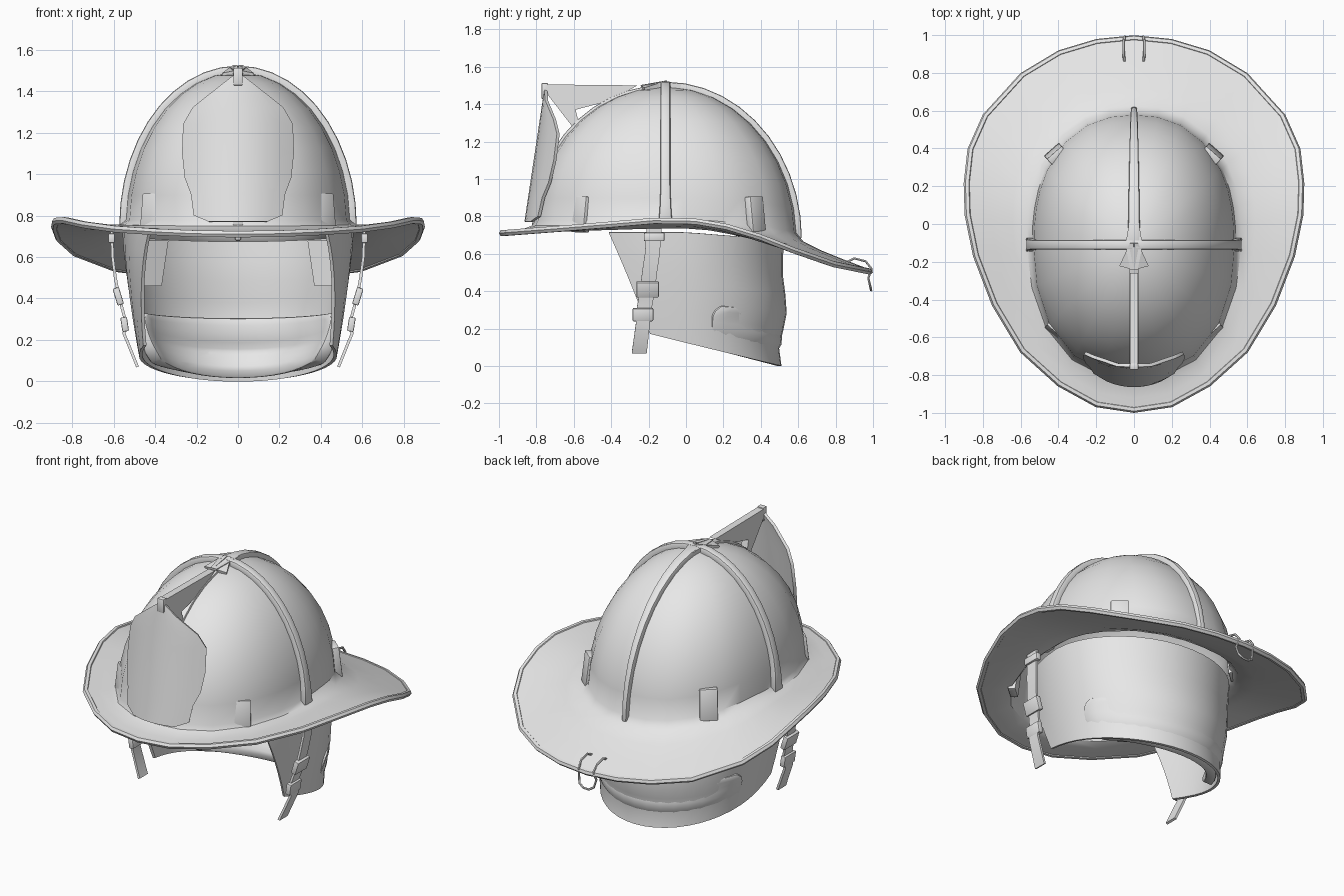
import bpy, bmesh, math
from mathutils import Vector, Matrix

if "Cube" in bpy.data.objects:
    bpy.data.objects.remove(bpy.data.objects["Cube"], do_unlink=True)

grey = bpy.data.materials.new("light_grey")
grey.use_nodes = True
grey.diffuse_color = (0.8, 0.8, 0.8, 1)
grey.node_tree.nodes["Principled BSDF"].inputs["Base Color"].default_value = (0.8, 0.8, 0.8, 1)


def activate(ob):
    bpy.ops.object.select_all(action='DESELECT')
    ob.select_set(True)
    bpy.context.view_layer.objects.active = ob


def finish(name, bm, solid=0, bevel=0, angle=40):
    bmesh.ops.recalc_face_normals(bm, faces=bm.faces)
    me = bpy.data.meshes.new(name)
    bm.to_mesh(me)
    bm.free()
    ob = bpy.data.objects.new(name, me)
    bpy.context.collection.objects.link(ob)
    me.materials.append(grey)
    activate(ob)
    if solid:
        m = ob.modifiers.new("thickness", 'SOLIDIFY')
        m.thickness, m.offset = solid, 0
        bpy.ops.object.modifier_apply(modifier=m.name)
    if bevel:
        m = ob.modifiers.new("soft_edges", 'BEVEL')
        m.width, m.segments = bevel, 2
        bpy.ops.object.modifier_apply(modifier=m.name)
    bpy.ops.object.shade_smooth_by_angle(angle=math.radians(angle))
    return ob


def loft(bm, rows, closed=False):
    """Join equal-length rows of points with quads."""
    grid = [[bm.verts.new(p) for p in r] for r in rows]
    n = len(rows[0])
    for a, b in zip(grid, grid[1:]):
        for i in range(n if closed else n - 1):
            j = (i + 1) % n
            bm.faces.new((a[i], a[j], b[j], b[i]))
    return grid


def band(name, pts, widths, thick, side=(0, 1, 0), bevel=0):
    """Sweep a flat rectangular section along a path."""
    pts, side = [Vector(p) for p in pts], Vector(side)
    rows = []
    for i, p in enumerate(pts):
        tan = pts[min(i + 1, len(pts) - 1)] - pts[max(i - 1, 0)]
        n = tan.cross(side).normalized() * thick / 2
        s = side * widths[i] / 2
        rows.append([p - s - n, p + s - n, p + s + n, p - s + n])
    bm = bmesh.new()
    g = loft(bm, rows, True)
    bm.faces.new(g[0])
    bm.faces.new(g[-1])
    return finish(name, bm, bevel=bevel)


def box(name, loc, size, turn=0, lean=0, bevel=0.006):
    bm = bmesh.new()
    bmesh.ops.create_cube(bm, size=1)
    mat = (Matrix.Translation(loc) @ Matrix.Rotation(turn, 4, 'Z')
           @ Matrix.Rotation(lean, 4, 'Y') @ Matrix.Diagonal((*size, 1)))
    bmesh.ops.transform(bm, matrix=mat, verts=bm.verts)
    return finish(name, bm, bevel=bevel)


def wire(name, pts, radius, closed=False):
    cu = bpy.data.curves.new(name, 'CURVE')
    cu.dimensions, cu.bevel_depth, cu.bevel_resolution = '3D', radius, 1
    sp = cu.splines.new('POLY')
    sp.points.add(len(pts) - 1)
    for q, p in zip(sp.points, pts):
        q.co = (*p, 1)
    sp.use_cyclic_u = closed
    ob = bpy.data.objects.new(name, cu)
    bpy.context.collection.objects.link(ob)
    cu.materials.append(grey)
    activate(ob)
    bpy.ops.object.convert(target='MESH')
    bpy.ops.object.shade_smooth_by_angle(angle=math.radians(50))


def table(t, y):
    for (a, u), (b, v) in zip(t, t[1:]):
        if y <= b:
            return u + (v - u) * max(0, (y - a) / (b - a))
    return t[-1][1]


# Dome shape: oval plan with a rounded profile
CY, TOP = -0.11, 1.48
BASE = [(-0.8, 0.75), (0.1, 0.75), (0.4, 0.72), (0.58, 0.68)]
EDGE = [(-1, 0.71), (-0.6, 0.74), (-0.1, 0.782), (0, 0.78), (0.2, 0.75),
        (0.4, 0.69), (0.58, 0.62), (0.8, 0.545), (1, 0.505)]


def dome(a, t, off=0):
    c, s = math.cos(a), math.sin(a)
    r = (abs(c / 0.53) ** 2.3 + abs(s / 0.69) ** 2.3) ** (-1 / 2.3)
    z0 = table(BASE, CY + s * r)
    r = (r + off) * math.cos(t)
    return Vector((c * r, CY + s * r, z0 + (TOP + off - z0) * math.sin(t)))


# Dome and brim as one shell
half = [(0, -1), (0.2, -0.97), (0.4, -0.86), (0.6, -0.68), (0.75, -0.43), (0.85, -0.17),
        (0.895, 0.05), (0.9, 0.22), (0.88, 0.4), (0.8, 0.58), (0.6, 0.8), (0.4, 0.92),
        (0.2, 0.98), (0, 1)]
outline = half + [(-x, y) for x, y in half[-2:0:-1]]
edge = [Vector((x * 0.982, y * 0.982, table(EDGE, y))) for x, y in outline]
angles = [math.atan2(e.y - CY, e.x) for e in edge]
rows = [edge]
for f, sag in ((0.66, 0.008), (0.33, 0.012), (0.1, 0.005)):
    rows.append([dome(a, 0).lerp(e, f) - Vector((0, 0, sag)) for a, e in zip(angles, edge)])
for k in range(10):
    rows.append([dome(a, math.radians(k * 9.5 + 2)) for a in angles])
bm = bmesh.new()
g = loft(bm, rows, True)
bm.faces.new(g[-1])
finish("dome_and_brim", bm, solid=0.022)
wire("brim_rolled_edge", edge, 0.018, True)

# Raised ribs over the dome
N = 11
sweep = [math.radians(90 * i / N) for i in range(N + 1)]
band("back_rib", [dome(math.pi / 2, t, 0.012) for t in sweep],
     [0.03 + 0.035 * i / N for i in range(N + 1)], 0.055, (1, 0, 0), 0.01)
band("front_rib", [dome(-math.pi / 2, t, 0.008) for t in sweep],
     [0.05] * (N + 1), 0.03, (1, 0, 0), 0.006)
for s, side in ((1, "left"), (-1, "right")):
    a = 0 if s > 0 else math.pi
    band(side + "_rib", [dome(a, t, 0.018) for t in sweep],
         [0.075, 0.06] + [0.052] * (N - 1), 0.05, (0, 1, 0), 0.01)
    # Tapered plates of the top hub
    bm = bmesh.new()
    hub = [(0, -0.1, 1.515), (s * 0.02, -0.1, 1.515), (s * 0.075, -0.22, 1.475), (0, -0.24, 1.49)]
    bm.faces.new([bm.verts.new(p) for p in hub])
    finish(side + "_hub_plate", bm, solid=0.025)
band("hub", [(0, -0.24, 1.49), (0, -0.11, 1.507), (0, 0.01, 1.49)],
     [0.04, 0.09, 0.05], 0.025, (1, 0, 0))

# Shield holder arm: thin wedge reaching forward
bm = bmesh.new()
arm = [(-0.26, 1.5), (-0.74, 1.505), (-0.755, 1.47), (-0.6, 1.27), (-0.56, 1.24),
       (-0.59, 1.37), (-0.4, 1.42)]
pro = [[(x, y, z) for y, z in arm] for x in (-0.022, 0.022)]
g = loft(bm, pro, True)
for r in g:
    bm.faces.new(r)
finish("shield_holder", bm, angle=30)
box("shield_clasp", (0, -0.755, 1.47), (0.045, 0.035, 0.085))

# Curved front shield
shape = [(0.77, 0.14), (0.8, 0.21), (0.9, 0.222), (0.98, 0.252), (1.1, 0.265),
         (1.24, 0.26), (1.32, 0.215), (1.42, 0.09), (1.475, 0.02)]
rows = []
for z, w in shape:
    xs = [w * i / 4 for i in range(-4, 5)]
    rows.append([(x, -0.855 + (z - 0.77) * 0.15 + 1.5 * x * x, z) for x in xs])
bm = bmesh.new()
loft(bm, rows)
finish("front_shield", bm, solid=0.018)


# Neck curtain wrapping the back and sides
def curtain(front, rows, cols, top, shrink=0):
    out = []
    for v in [i / rows for i in range(rows + 1)]:
        ax = 0.55 - 0.08 * v ** 1.3 - shrink
        yb = 0.515 - 0.03 * math.sin(v * 9) * v - shrink
        yf = front(v)
        lim = math.acos(max(-1, min(1, yf / (0.65 if yf < 0 else yb))))
        row = []
        for i in range(cols + 1):
            u = lim * (2 * i / cols - 1)
            y = math.cos(u) * (yb if math.cos(u) > 0 else 0.65)
            z0 = top - 0.08 * max(0, y)
            z1 = 0.125 - 0.25 * y + shrink * 0.25
            row.append((ax * math.sin(u), y, z0 + (z1 - z0) * v))
        out.append(row)
    return out


bm = bmesh.new()
loft(bm, curtain(lambda v: -0.41 + 0.22 * v, 7, 28, 0.715))
finish("neck_curtain", bm, solid=0.016)

# Padded panel inside the lower back of the curtain
rows = [[(x, y, z) for x, y, z in r]
        for r in curtain(lambda v: 0.13 + 0.05 * abs(2 * v - 1) ** 4, 8, 16, 0.34, 0.045)]
bm = bmesh.new()
loft(bm, rows)
finish("curtain_pad", bm, solid=0.06, bevel=0.012)

for s, side in ((1, "left"), (-1, "right")):
    # Clips around the dome
    for label, y, ang in (("front", -0.56, -0.85), ("back", 0.37, 0.85)):
        turn = ang if s > 0 else math.pi - ang
        box(f"{side}_{label}_clip", (s * 0.415, y, 0.81), (0.045, 0.105, 0.19), turn, -0.12)
    # Liner tab hanging inside
    band(side + "_liner_tab", [(s * 0.40, 0.26, 0.68), (s * 0.42, 0.25, 0.46)],
         [0.14, 0.11], 0.02, (0.85, -0.5 * s, 0))
    # Chin strap with buckles
    path = [(0.61, -0.17, 0.74), (0.605, -0.18, 0.6), (0.592, -0.195, 0.5),
            (0.575, -0.205, 0.41), (0.545, -0.225, 0.3), (0.55, -0.23, 0.23),
            (0.485, -0.25, 0.07)]
    band(side + "_strap", [(s * x, y, z) for x, y, z in path],
         [0.08] * 5 + [0.075, 0.08], 0.014)
    for i, (x, y, z, w, h, lean) in enumerate((
            (0.61, -0.17, 0.69, 0.11, 0.045, 0), (0.578, -0.205, 0.41, 0.12, 0.085, 0.3),
            (0.547, -0.23, 0.275, 0.11, 0.07, 0.15))):
        box(f"{side}_buckle_{i + 1}", (s * x, y, z), (0.032, w, h), 0, s * lean)

# Hanging ring hooked over the back of the brim
hook = [(0.05, 0.86, 0.555), (0.055, 0.9, 0.575), (0.055, 0.96, 0.56), (0.05, 0.992, 0.52),
        (0.06, 0.975, 0.47), (0.05, 0.985, 0.425), (0.02, 0.99, 0.405)]
wire("hanging_ring", hook + [(-x, y, z) for x, y, z in reversed(hook)], 0.007)
